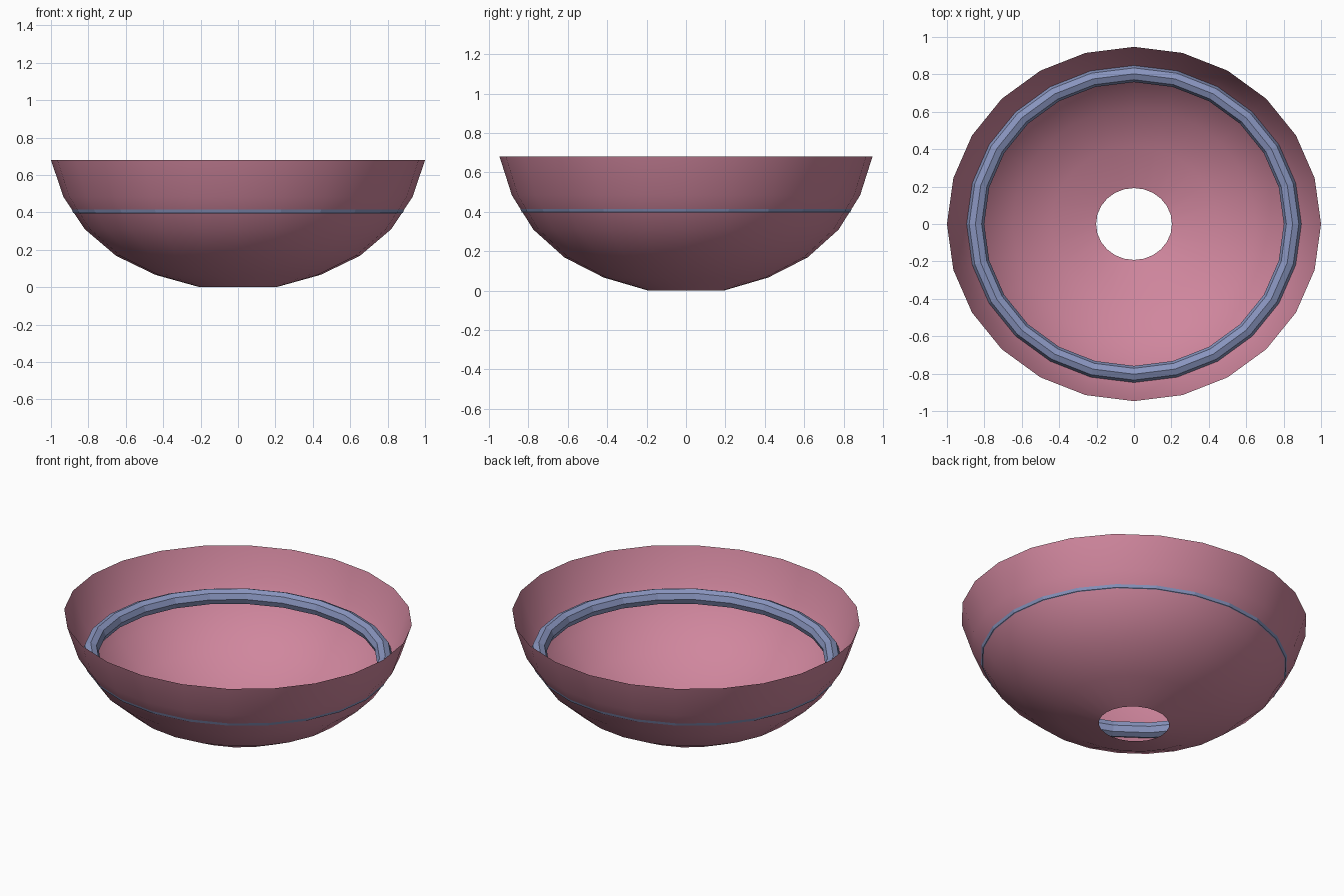
import bpy, bmesh, math

cube = bpy.data.objects.get("Cube")
if cube:
    bpy.data.objects.remove(cube, do_unlink=True)

SEGMENTS = 24
Y_SCALE = 0.947  # the bowl is slightly oval


def material(name, color):
    mat = bpy.data.materials.new(name)
    mat.use_nodes = True
    mat.diffuse_color = (*color, 1)
    bsdf = next(n for n in mat.node_tree.nodes if n.type == 'BSDF_PRINCIPLED')
    bsdf.inputs["Base Color"].default_value = (*color, 1)
    return mat


def lathe(name, profile, mat, closed=False, smooth=False):
    """Sweep an (r, z) profile around z on an oval path."""
    bm = bmesh.new()
    rings = []
    for i in range(SEGMENTS):
        a = math.tau * i / SEGMENTS
        rings.append([bm.verts.new((r * math.cos(a), r * math.sin(a) * Y_SCALE, z))
                      for r, z in profile])
    count = len(profile)
    for i in range(SEGMENTS):
        a, b = rings[i], rings[(i + 1) % SEGMENTS]
        for j in range(count if closed else count - 1):
            k = (j + 1) % count
            face = bm.faces.new((a[j], b[j], b[k], a[k]))
            face.smooth = smooth
    mesh = bpy.data.meshes.new(name)
    bm.to_mesh(mesh)
    bm.free()
    mesh.materials.append(mat)
    obj = bpy.data.objects.new(name, mesh)
    bpy.context.collection.objects.link(obj)
    return obj


pink = material("dusty pink", (0.63, 0.24, 0.34))
blue = material("slate blue", (0.25, 0.30, 0.52))

# Thin open bowl with a round hole in the bottom
bowl_profile = [(0.203, 0.0), (0.441, 0.066), (0.652, 0.168),
                (0.819, 0.310), (0.934, 0.484), (1.0, 0.68)]
lathe("bowl", bowl_profile, pink, smooth=True)

# Faceted eight-sided ring resting against the inner wall
RING_R, RING_Z, TUBE = 0.848, 0.431, 0.047
ring_profile = [(RING_R + TUBE * math.cos(math.tau * k / 8),
                 RING_Z + TUBE * math.sin(math.tau * k / 8)) for k in range(8)]
lathe("inner_ring", ring_profile, blue, closed=True)
